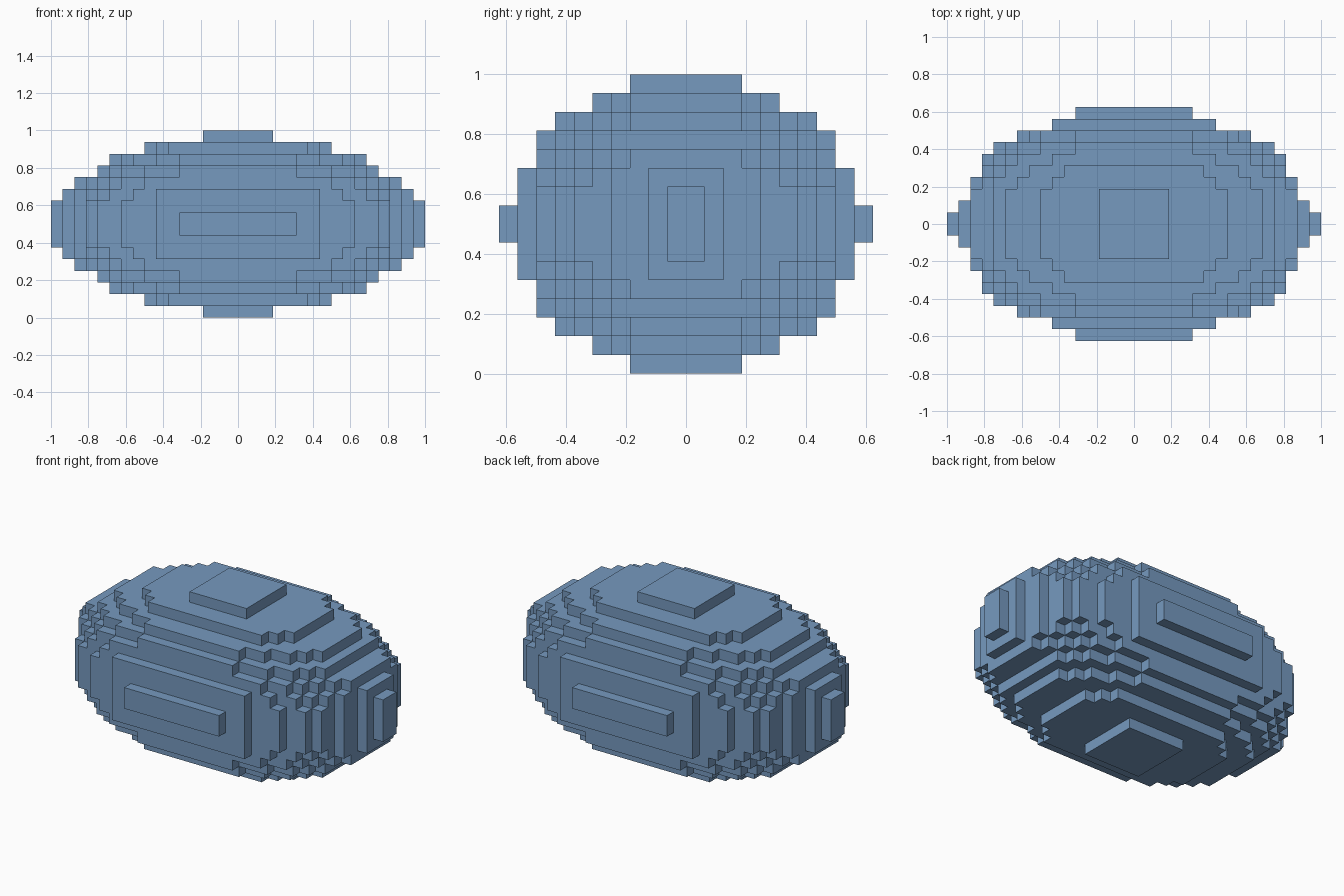
import bpy, bmesh
from itertools import product
from mathutils import Vector

cube = bpy.data.objects.get("Cube")
if cube:
    bpy.data.objects.remove(cube, do_unlink=True)

CELL = 1 / 16
HALF = Vector((16, 10, 8))  # half size of the stone in cells

# Stepped outlines, counted in cells from the centre outwards
X_BY_Y = [16, 15, 14, 14, 13, 13, 12, 10, 7, 5]
X_BY_Z = [16, 16, 15, 14, 12, 11, 8, 3]
Y_BY_Z = [10, 9, 9, 8, 8, 7, 5, 3]


def ring(i):
    """Distance of a cell from the centre plane, the same on both sides."""
    return i if i >= 0 else -1 - i


def solid(cell):
    """A cell is filled inside the three outlines and the rounded body."""
    x, y, z = map(ring, cell)
    if y >= HALF.y or z >= HALF.z:
        return False
    if x >= min(X_BY_Y[y], X_BY_Z[z]) or y >= Y_BY_Z[z]:
        return False
    return sum(((r + 0.5) / h) ** 2 for r, h in zip((x, y, z), HALF)) < 0.99


# Outer skin: one square for each side of a filled cell that touches air
bm = bmesh.new()
spans = [range(-int(h), int(h)) for h in HALF]
for cell in filter(solid, product(*spans)):
    centre = Vector(cell) + Vector((0.5, 0.5, 0.5))
    for axis, sign in product(range(3), (-1, 1)):
        step = Vector((0, 0, 0))
        step[axis] = sign
        if solid([int(c) for c in Vector(cell) + step]):
            continue
        u, v = Vector((0, 0, 0)), Vector((0, 0, 0))
        u[(axis + 1) % 3] = 0.5
        v[(axis + 2) % 3] = 0.5 * sign
        mid = centre + step / 2 + Vector((0, 0, HALF.z))
        corners = (mid - u - v, mid + u - v, mid + u + v, mid - u + v)
        bm.faces.new([bm.verts.new(c * CELL) for c in corners])

# Weld the squares and merge flat areas
bmesh.ops.remove_doubles(bm, verts=bm.verts, dist=CELL / 100)
bmesh.ops.dissolve_limit(bm, angle_limit=0.01, verts=bm.verts, edges=bm.edges)
mesh = bpy.data.meshes.new("stepped_stone")
bm.to_mesh(mesh)
bm.free()

# Single blue colour
blue = bpy.data.materials.new("slate_blue")
blue.use_nodes = True
colour = (0.18, 0.32, 0.52, 1)
blue.diffuse_color = colour
blue.node_tree.nodes["Principled BSDF"].inputs["Base Color"].default_value = colour
mesh.materials.append(blue)

stone = bpy.data.objects.new("stepped_stone", mesh)
bpy.context.collection.objects.link(stone)
